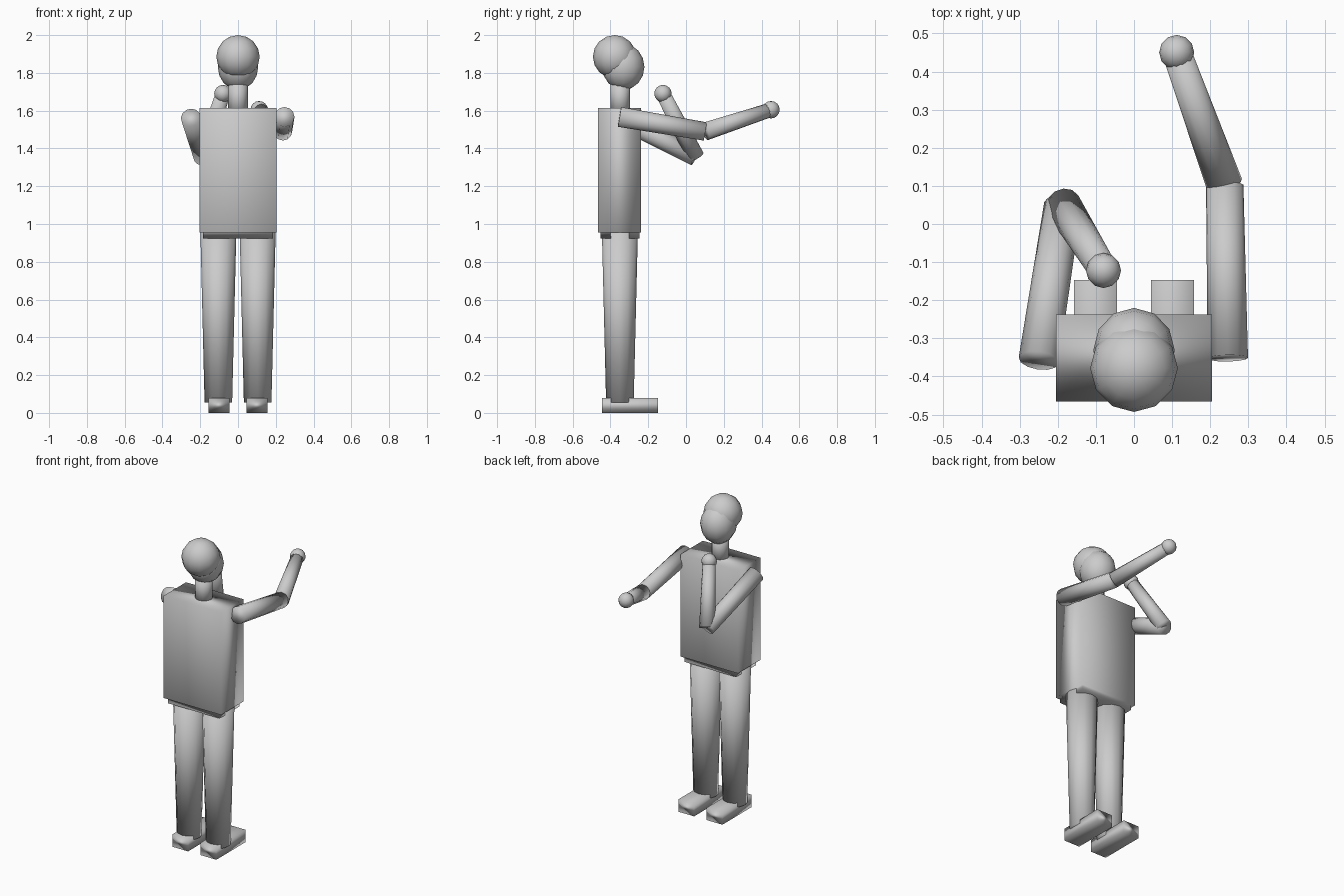
import bpy
from mathutils import Vector

cube = bpy.data.objects.get("Cube")
if cube:
    bpy.data.objects.remove(cube, do_unlink=True)

grey = bpy.data.materials.new("plain_grey")
grey.use_nodes = True
colour = (0.6, 0.6, 0.6, 1)
grey.diffuse_color = colour
grey.node_tree.nodes["Principled BSDF"].inputs["Base Color"].default_value = colour


def finish(name):
    ob = bpy.context.object
    ob.name = name
    ob.data.materials.append(grey)
    bpy.ops.object.shade_smooth()
    return ob


def box(name, low, high):
    low, high = Vector(low), Vector(high)
    bpy.ops.mesh.primitive_cube_add(size=1, location=(low + high) / 2)
    bpy.context.object.scale = high - low
    return finish(name)


def limb(name, start, end, r1, r2, sides=12):
    start, end = Vector(start), Vector(end)
    axis = end - start
    bpy.ops.mesh.primitive_cone_add(vertices=sides, radius1=r1, radius2=r2,
                                    depth=axis.length, location=(start + end) / 2)
    bpy.context.object.rotation_euler = axis.to_track_quat('Z', 'Y').to_euler()
    return finish(name)


def ball(name, centre, radii, segments=12, rings=8):
    bpy.ops.mesh.primitive_uv_sphere_add(segments=segments, ring_count=rings,
                                         radius=1, location=centre)
    bpy.context.object.scale = radii
    return finish(name)


# Body
box("torso", (-0.205, -0.465, 0.955), (0.205, -0.237, 1.615))
box("hips", (-0.185, -0.452, 0.922), (0.185, -0.247, 1.0))
limb("neck", (0, -0.348, 1.58), (0, -0.348, 1.76), 0.052, 0.052)

# Head and the cap of hair set back on it
ball("face", (0, -0.332, 1.832), (0.107, 0.112, 0.122))
ball("hair", (0, -0.378, 1.885), (0.115, 0.115, 0.115))

# Legs and feet
for side, s in (("left", 1), ("right", -1)):
    limb(side + "_leg", (s * 0.104, -0.35, 0.055), (s * 0.104, -0.35, 0.99),
         0.073, 0.096)
    box(side + "_foot", (s * 0.101 - 0.056, -0.445, 0), (s * 0.101 + 0.056, -0.147, 0.08))

# Arms: shoulder, elbow and hand positions
arms = {
    "left": ((0.246, -0.352, 1.567), (0.238, 0.102, 1.49), (0.112, 0.45, 1.605)),
    "right": ((-0.25, -0.358, 1.563), (-0.187, 0.05, 1.355), (-0.08, -0.122, 1.69)),
}
for side, (shoulder, elbow, hand) in arms.items():
    limb(side + "_upper_arm", shoulder, elbow, 0.053, 0.049)
    limb(side + "_forearm", elbow, hand, 0.048, 0.038)
    ball(side + "_hand", hand, (0.046, 0.046, 0.046), 12, 8)
